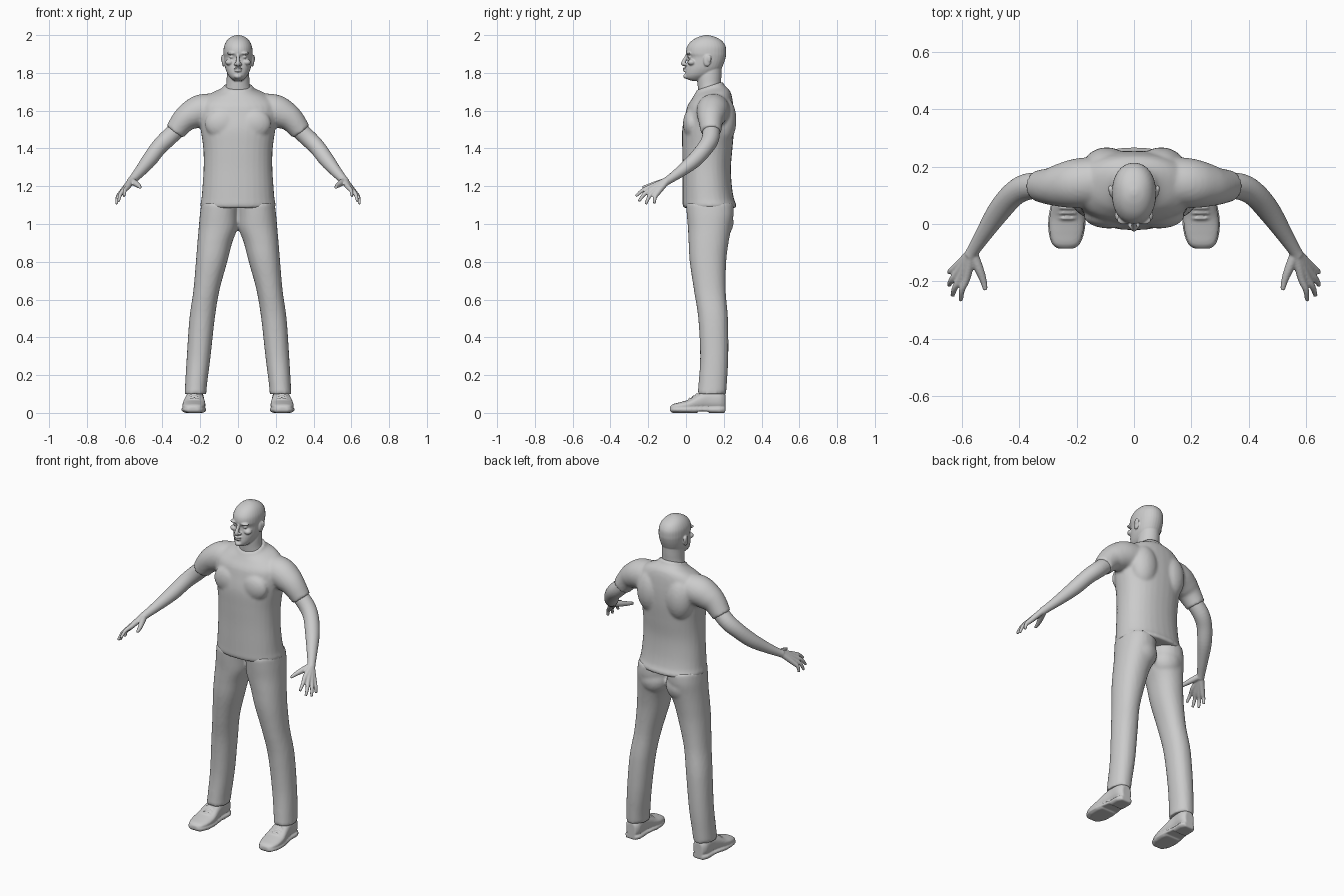
import bpy
import bmesh
from math import cos, sin, pi
from mathutils import Vector, Matrix

cube = bpy.data.objects.get("Cube")
if cube:
    bpy.data.objects.remove(cube)

grey = bpy.data.materials.new("plain grey")
grey.use_nodes = True
grey.diffuse_color = (0.6, 0.6, 0.6, 1)
grey.node_tree.nodes["Principled BSDF"].inputs["Base Color"].default_value = grey.diffuse_color


def refine(rows, steps=5):
    """Catmull-Rom interpolation between rows of numbers."""
    out = []
    for i in range(len(rows) - 1):
        a, b, c, d = (rows[max(0, min(len(rows) - 1, i + k))] for k in (-1, 0, 1, 2))
        for j in range(steps):
            t = j / steps
            out.append([q + t / 2 * (r - p + t * (2 * p - 5 * q + 4 * r - s + t * (3 * (q - r) + s - p)))
                        for p, q, r, s in zip(a, b, c, d)])
    return out + [list(rows[-1])]


def loft(bm, rings, side=1, power=2.0, count=32):
    """Closed skin over rings given as (centre, half axis, half axis)."""
    def bend(w):
        return abs(w) ** (2 / power) * (1 if w > 0 else -1)
    loops = []
    for c, u, v in rings:
        loop = []
        for k in range(count):
            a = 2 * pi * k / count
            p = c + u * bend(cos(a)) + v * bend(sin(a))
            loop.append(bm.verts.new((p.x * side, p.y, p.z)))
        loops.append(loop)
    faces = [bm.faces.new(loops[0]), bm.faces.new(loops[-1])]
    for lo, hi in zip(loops, loops[1:]):
        for k in range(count):
            n = (k + 1) % count
            faces.append(bm.faces.new((lo[k], lo[n], hi[n], hi[k])))
    bmesh.ops.recalc_face_normals(bm, faces=faces)


def stack(bm, rows, side=1, power=2.0):
    """Horizontal slices: height, front, back, half width, centre x."""
    loft(bm, [(Vector((x, (f + b) / 2, z)), Vector((w, 0, 0)), Vector((0, (b - f) / 2, 0)))
              for z, f, b, w, x in refine(rows)], side, power)


def tube(bm, rows, side=1, count=24):
    """Round limb along points given as x, y, z, radius."""
    pts = refine(rows)
    rings = []
    for i, (x, y, z, r) in enumerate(pts):
        way = Vector(pts[min(i + 1, len(pts) - 1)][:3]) - Vector(pts[max(i - 1, 0)][:3])
        u = way.cross(Vector((1, 1, 0.2))).normalized()
        rings.append((Vector((x, y, z)), u * r, way.normalized().cross(u) * r))
    loft(bm, rings, side, count=count)


def blob(bm, centre, radii, sides=(1, -1)):
    for s in sides:
        place = Matrix.Translation((centre[0] * s, *centre[1:])) @ Matrix.Diagonal((*radii, 1))
        bmesh.ops.create_uvsphere(bm, u_segments=24, v_segments=16, radius=1, matrix=place)


def finish(bm, name, voxel, smooth):
    """Fuse the overlapping pieces into one smooth skin."""
    mesh = bpy.data.meshes.new(name)
    bm.to_mesh(mesh)
    bm.free()
    obj = bpy.data.objects.new(name, mesh)
    bpy.context.collection.objects.link(obj)
    fuse = obj.modifiers.new("fuse", 'REMESH')
    fuse.mode = 'VOXEL'
    fuse.voxel_size = voxel
    relax = obj.modifiers.new("relax", 'SMOOTH')
    relax.factor = 0.5
    relax.iterations = smooth
    solid = bpy.data.meshes.new_from_object(obj.evaluated_get(bpy.context.evaluated_depsgraph_get()))
    obj.modifiers.clear()
    obj.data = solid
    solid.materials.clear()
    solid.materials.append(grey)
    for poly in solid.polygons:
        poly.use_smooth = True
        poly.material_index = 0


# Head and neck
bm = bmesh.new()
stack(bm, [(z, f, b, w, 0) for z, f, b, w in (
    (1.758, .03, .08, .02), (1.77, .002, .11, .036), (1.79, -.004, .15, .053),
    (1.82, .0, .185, .066), (1.85, .007, .2, .072), (1.882, .01, .21, .075),
    (1.905, .0, .213, .077), (1.94, .006, .21, .074), (1.97, .03, .19, .06),
    (1.99, .065, .155, .038), (2, .1, .12, .01))], power=2.15)
stack(bm, [(1.66, .07, .2, .085, 0), (1.73, .062, .186, .064, 0),
           (1.79, .06, .188, .059, 0), (1.84, .08, .19, .055, 0)])
# Nose, lips and chin
tube(bm, [(0, .008, 1.9, .008), (0, -.004, 1.875, .009), (0, -.015, 1.85, .012), (0, -.008, 1.842, .008)])
blob(bm, (.013, -.003, 1.846), (.009, .011, .008))
blob(bm, (0, -.004, 1.823), (.023, .014, .006), (1,))
blob(bm, (0, -.003, 1.811), (.02, .014, .006), (1,))
blob(bm, (0, .005, 1.782), (.022, .02, .014), (1,))
# Brows, eyes, cheeks and ears
blob(bm, (.034, .014, 1.904), (.026, .016, .008))
blob(bm, (.033, .022, 1.884), (.013, .012, .008))
blob(bm, (.046, .03, 1.856), (.022, .022, .016))
blob(bm, (.077, .112, 1.865), (.009, .02, .032))
blob(bm, (.083, .122, 1.875), (.007, .013, .02))
finish(bm, "head", .004, 2)

# Shirt body with a collar lip, sloped down toward the front
bm = bmesh.new()
stack(bm, [(z, f, b, w, 0) for z, f, b, w in (
    (1.085, -.012, .262, .194), (1.1, -.018, .268, .2), (1.13, -.018, .255, .194),
    (1.2, -.018, .243, .188), (1.3, -.018, .238, .182), (1.4, -.02, .246, .184),
    (1.5, -.02, .254, .198), (1.58, -.004, .254, .21), (1.64, .012, .248, .2),
    (1.68, .032, .235, .155), (1.705, .045, .21, .1), (1.718, .052, .2, .08), (1.73, .056, .196, .074))],
    power=2.25)
for v in bm.verts:
    v.co.z += max(0, v.co.z - 1.62) * 3 * (v.co.y - .12)
# Sleeves, shoulder blades and chest
for s in (1, -1):
    tube(bm, [(.1, .15, 1.605, .085), (.19, .142, 1.6, .087), (.25, .135, 1.575, .077),
              (.29, .131, 1.545, .065), (.335, .133, 1.488, .054)], s, 32)
blob(bm, (.095, .195, 1.55), (.085, .072, .13))
blob(bm, (.085, .03, 1.53), (.09, .046, .08))
finish(bm, "shirt", .009, 3)

# Trousers
bm = bmesh.new()
for s in (1, -1):
    stack(bm, [(1.11, .0, .25, .098, .096), (1.05, .004, .252, .102, .1), (.98, .01, .24, .103, .105),
               (.9, .014, .225, .092, .123), (.8, .02, .213, .083, .14), (.65, .042, .21, .069, .167),
               (.5, .065, .222, .067, .19), (.3, .075, .224, .063, .208), (.15, .066, .216, .058, .222),
               (.1, .06, .212, .058, .225)], s, 2.2)
blob(bm, (.09, .17, 1.01), (.09, .082, .09))
finish(bm, "trousers", .01, 2)

for s, label in ((1, "left"), (-1, "right")):
    # Bare arm
    bm = bmesh.new()
    tube(bm, [(.3, .134, 1.52, .045), (.37, .13, 1.455, .046), (.42, .103, 1.405, .043),
              (.47, .045, 1.338, .04), (.52, -.03, 1.277, .03), (.555, -.085, 1.238, .023),
              (.57, -.11, 1.222, .022)], s)
    # Fingers run from the wrist through the knuckle to the tip
    for knuckle, tip in (((.582, -.185, 1.197), (.603, -.266, 1.147)),
                         ((.601, -.183, 1.183), (.632, -.25, 1.12)),
                         ((.614, -.17, 1.171), (.644, -.213, 1.105)),
                         ((.621, -.152, 1.162), (.643, -.168, 1.108))):
        middle = Vector(knuckle).lerp(Vector(tip), .5) + Vector((.006, -.004, .006))
        tube(bm, [(.565, -.1, 1.23, .018), (*knuckle, .014), (*middle, .0105), (*tip, .0075)], s)
    tube(bm, [(.562, -.1, 1.228, .018), (.54, -.155, 1.213, .016),
              (.525, -.195, 1.202, .012), (.517, -.23, 1.193, .008)], s)
    finish(bm, label + "_arm", .0045, 2)

    # Shoe upper: slices along y with half width and top height
    bm = bmesh.new()
    shape = [(-.086, .022, .03), (-.07, .044, .044), (-.03, .058, .055), (.02, .061, .07),
             (.07, .054, .1), (.12, .047, .12), (.18, .046, .118), (.208, .03, .1)]
    upper, sole = [], []
    for y, w, top in refine(shape):
        x = .232 - .04 * (y - .05)
        upper.append((Vector((x, y, .008 + top / 2)), Vector((w, 0, 0)), Vector((0, 0, top / 2 - .006))))
        sole.append((Vector((x, y, .017)), Vector((w + .004, 0, 0)), Vector((0, 0, .009))))
    loft(bm, upper, s, 2.4)
    loft(bm, sole, s, 6)
    # Heel and ball of the sole
    loft(bm, [(Vector((.228, y, .012)), Vector((w, 0, 0)), Vector((0, 0, .012)))
              for y, w in ((.12, .046), (.18, .046), (.208, .03))], s, 5)
    loft(bm, [(Vector((.233, y, .01)), Vector((w, 0, 0)), Vector((0, 0, .01)))
              for y, w in ((-.075, .035), (-.03, .056), (.03, .058), (.06, .05))], s, 5)
    # Laces
    for k in range(3):
        y, z = .02 + k * .018, .076 + k * .011
        tube(bm, [(.205, y, z - .006, .005), (.232, y, z + .002, .005), (.259, y, z - .006, .005)], s, 8)
    finish(bm, label + "_shoe", .0055, 1)
